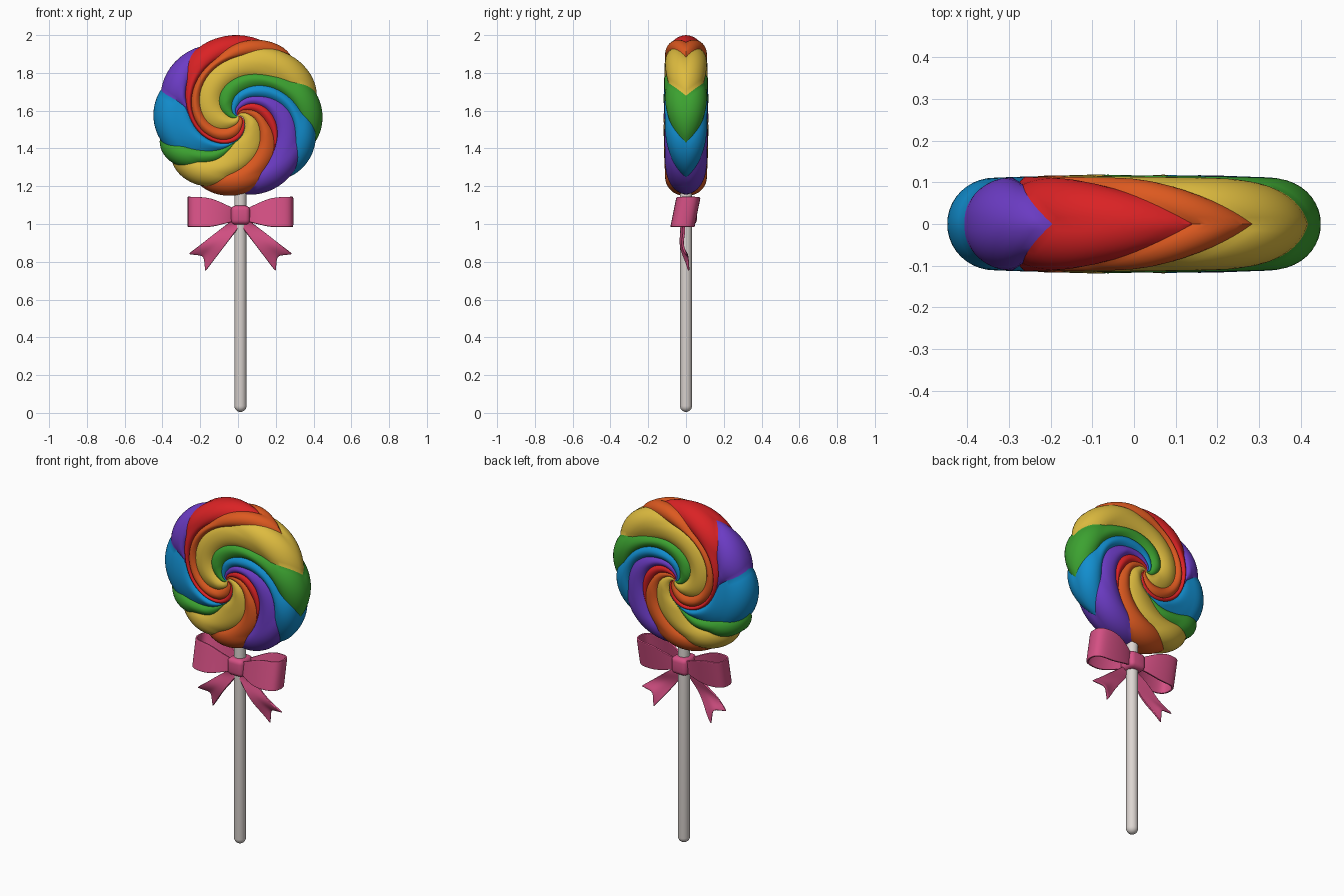
import bpy, bmesh, math
from mathutils import Vector

if "Cube" in bpy.data.objects:
    bpy.data.objects.remove(bpy.data.objects["Cube"])

def material(name, rgb):
    m = bpy.data.materials.new(name)
    m.diffuse_color = (*rgb, 1)
    m.use_nodes = True
    m.node_tree.nodes["Principled BSDF"].inputs["Base Color"].default_value = m.diffuse_color
    return m

COL = {n: material(n, c) for n, c in {
    "red": (.70, .016, .018), "orange": (.72, .10, .014), "yellow": (.73, .50, .05),
    "green": (.045, .36, .03), "blue": (.006, .27, .62), "purple": (.15, .045, .56),
    "bow_pink": (.66, .08, .23), "stick_white": (.72, .67, .64)}.items()}
AXIS = .013  # x of stick and bow

def finish(name, bm, mats, angle=35):
    bmesh.ops.recalc_face_normals(bm, faces=bm.faces)
    me = bpy.data.meshes.new(name)
    bm.to_mesh(me)
    bm.free()
    ob = bpy.data.objects.new(name, me)
    bpy.context.collection.objects.link(ob)
    for m in mats:
        me.materials.append(m)
    bpy.ops.object.select_all(action='DESELECT')
    bpy.context.view_layer.objects.active = ob
    ob.select_set(True)
    bpy.ops.object.shade_smooth_by_angle(angle=math.radians(angle))
    return ob

def lerp_table(pts, x):
    if x <= pts[0][0]:
        return pts[0][1]
    for (a, va), (b, vb) in zip(pts, pts[1:]):
        if x <= b:
            return va + (vb - va) * (x - a) / (b - a)
    return pts[-1][1]

# Candy: stripes clockwise, leading edge angle at the rim, at r=.27 and at r=.15
STRIPES = [("red", 117, 171, 260), ("orange", 71, 154, 243), ("yellow", 49, 128, 200),
           ("green", 15, 55, 130), ("blue", -20, 28, 78), ("purple", -52, 6, 45),
           ("red", -88, -46, 18), ("orange", -88, -46, -12), ("yellow", -118, -80, -40),
           ("green", -144, -115, -98), ("blue", -163, -135, -99), ("purple", -200, -189, -100)]
FLAT, ARC, HALF, ZC, SQUASH = .337, .095, .095, 1.5725, .955

# profile rows: radius, depth, normal, position along the stripe (0 rim, 1 r=.27, 2 r=.15, 4 centre)
rows = []
for i in range(11):
    p = math.pi / 2 * i / 10
    rows.append((FLAT + ARC * math.cos(p), HALF * math.sin(p), math.cos(p), math.sin(p), .45 * i / 10))
STEPS = 34
for i in range(1, STEPS + 1):
    r = FLAT * (1 - i / STEPS)
    s = lerp_table([(0, 4), (.05, 3), (.15, 2), (.27, 1), (FLAT, .45)], r)
    rows.append((r, HALF + .008 * (1 - (r / FLAT) ** 2), 0, 1, s))

def edge_curve(rim, mid, inner):
    a = [lerp_table([(0, rim), (1, mid), (2, inner), (3, inner + 50), (4, inner + 110)], q[4]) for q in rows]
    n = len(a)
    return [sum(a[i - k:i + k + 1]) / (2 * k + 1) for i in range(n) for k in [min(2, i, n - 1 - i)]]

edges = [edge_curve(*s[1:]) for s in STRIPES]
edges.append([a - 360 for a in edges[0]])
names = ["red", "orange", "yellow", "green", "blue", "purple"]
bm = bmesh.new()
M = 10
for side in (-1, 1):
    for k, s in enumerate(STRIPES):
        grid = []
        for i, (r, y, nr, ny, _) in enumerate(rows):
            a0, a1 = edges[k][i], edges[k + 1][i]
            wide = math.radians(max(0, a0 - a1)) * r
            line = []
            for j in range(M + 1):
                w = j / M
                b = .016 * min(1, wide / .09) * max(0, math.sin(math.pi * w)) ** .8
                t = math.radians(a0 + (a1 - a0) * w)
                rr = r + nr * b
                line.append(bm.verts.new((rr * math.cos(t), side * (y + ny * b), ZC + SQUASH * rr * math.sin(t))))
            grid.append((line, wide))
        for (la, wa), (lb, wb) in zip(grid, grid[1:]):
            if max(wa, wb) < .0008:
                continue
            for j in range(M):
                f = bm.faces.new((la[j], la[j + 1], lb[j + 1], lb[j]))
                f.material_index = names.index(s[0])
bmesh.ops.remove_doubles(bm, verts=bm.verts, dist=.0002)
bmesh.ops.delete(bm, geom=[v for v in bm.verts if not v.link_faces], context='VERTS')
finish("candy_swirl", bm, [COL[n] for n in names])

# Stick: turned profile with a rounded foot
R = .032
prof = [(R * math.sin(math.pi / 2 * i / 6), .005 + R * (1 - math.cos(math.pi / 2 * i / 6))) for i in range(7)]
prof += [(R, 1.22), (0, 1.22)]
bm = bmesh.new()
vs = [bm.verts.new((r, 0, z)) for r, z in prof]
es = [bm.edges.new(p) for p in zip(vs, vs[1:])]
bmesh.ops.spin(bm, geom=vs + es, cent=(0, 0, 0), axis=(0, 0, 1), angle=2 * math.pi, steps=24)
bmesh.ops.remove_doubles(bm, verts=bm.verts, dist=.0005)
finish("stick", bm, [COL["stick_white"]]).location.x = AXIS

# Bow pieces
def ribbon(name, grid, thick=.012):
    bm = bmesh.new()
    vs = [[bm.verts.new(p) for p in line] for line in grid]
    for a, b in zip(vs, vs[1:]):
        for j in range(len(a) - 1):
            bm.faces.new((a[j], a[j + 1], b[j + 1], b[j]))
    ob = finish(name, bm, [COL["bow_pink"]], 60)
    ob.location.x = AXIS
    so = ob.modifiers.new("thickness", 'SOLIDIFY')
    so.thickness, so.offset = thick, 0
    su = ob.modifiers.new("soft", 'SUBSURF')
    su.levels = su.render_levels = 2

LOOP = [(.03, -.025), (.09, -.052), (.16, -.063), (.23, -.06), (.268, -.045), (.277, 0),
        (.268, .04), (.23, .055), (.16, .056), (.09, .045), (.03, .025)]
for sx, side in ((-1, "left"), (1, "right")):
    loop = []
    for x, y in LOOP:
        hi = lerp_table([(.03, 1.08), (.09, 1.108), (.16, 1.14), (.28, 1.145)], x)
        lo = lerp_table([(.03, 1.015), (.09, 1.0), (.16, .982), (.28, .985)], x)
        tilt = .016 * min(1, x / .15)
        loop.append([(sx * x, y + tilt * (2 * w - 1), lo + (hi - lo) * w) for w in (0, .03, .35, .65, .97, 1)])
    ribbon("bow_loop_" + side, loop)
    # tail: widening strip with a swallow-tail notch and a gentle wave
    o0, o1 = Vector((.025, 0, 1.035)), Vector((.277, 0, .84))
    i0, i1 = Vector((-.005, 0, 1.0)), Vector((.187, 0, .747))
    tail = []
    for n in range(9):
        t = n / 8
        line = []
        for w in (0, .04, .25, .5, .75, .96, 1):
            c = t * (1 - .17 * (1 - abs(2 * w - 1)) * t)
            p = (o0 + (o1 - o0) * c).lerp(i0 + (i1 - i0) * c, w)
            line.append((sx * p.x, -.032 + .035 * t + .012 * math.sin(6 * t + 2 * w), p.z))
        tail.append(line)
    ribbon("bow_tail_" + side, tail)

# Knot: rounded block around the stick
bm = bmesh.new()
bmesh.ops.create_cube(bm, size=1)
for v in bm.verts:
    v.co = Vector((v.co.x * .102, v.co.y * .115, v.co.z * .1 + 1.047))
bmesh.ops.bevel(bm, geom=bm.edges[:], offset=.025, segments=4, profile=.5, affect='EDGES')
finish("bow_knot", bm, [COL["bow_pink"]], 60).location.x = AXIS
